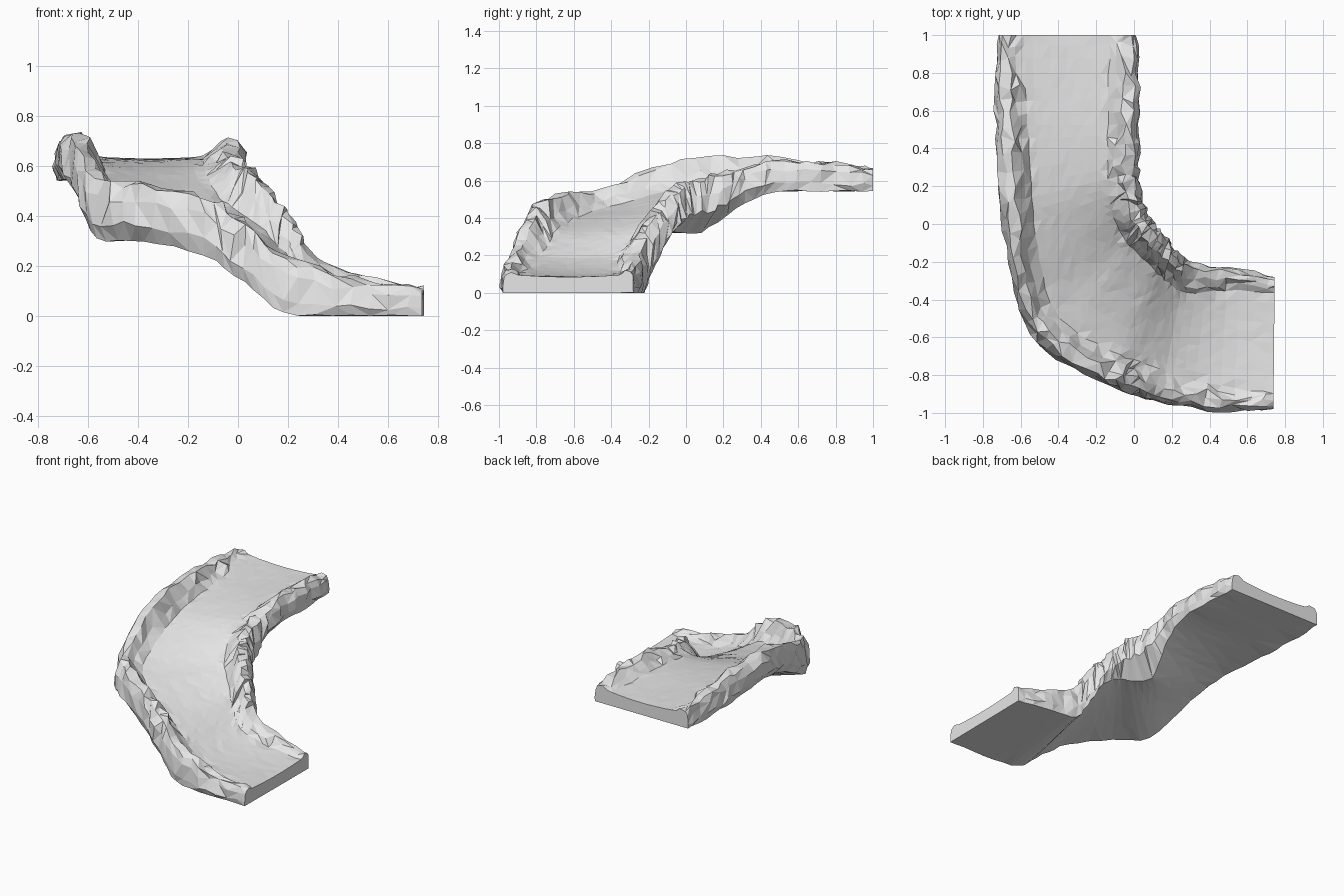
import bpy, bmesh, random
from mathutils import Vector

if "Cube" in bpy.data.objects:
    bpy.data.objects.remove(bpy.data.objects["Cube"])

random.seed(11)

stone = bpy.data.materials.new("light grey stone")
stone.diffuse_color = (0.8, 0.8, 0.8, 1)
stone.use_nodes = True
stone.node_tree.nodes["Principled BSDF"].inputs["Base Color"].default_value = stone.diffuse_color

# Path stations: outer x, y, inner x, y, outer bottom, inner bottom, floor,
# outer rim, inner rim, outer bottom inset, inner bottom inset, rim width scale
STATIONS = [
    (-.725, 1.0, .015, 1.0, .545, .545, .630, .672, .670, .01, .01, .8),
    (-.745, .72, .035, .72, .545, .545, .628, .705, .705, .02, .015, .95),
    (-.735, .45, .035, .47, .545, .540, .620, .732, .710, .025, .03, 1),
    (-.71, .10, .035, .28, .545, .450, .590, .732, .670, .03, .07, 1),
    (-.67, -.20, .045, .15, .470, .325, .530, .668, .630, .03, .15, 1),
    (-.58, -.53, .08, .05, .310, .325, .450, .548, .600, .025, .13, 1),
    (-.41, -.715, .12, -.01, .300, .322, .400, .532, .560, .05, .08, 1),
    (-.15, -.855, .18, -.08, .240, .260, .325, .475, .480, .03, .03, 1),
    (.02, -.915, .23, -.14, .135, .150, .245, .370, .390, .02, .02, 1),
    (.18, -.965, .31, -.20, .012, .015, .168, .240, .260, .02, .02, .95),
    (.45, -.992, .50, -.22, 0, 0, .100, .158, .168, .015, .015, .75),
    (.738, -.985, .745, -.275, 0, 0, .085, .115, .130, .005, .005, .5),
]
STEPS = 4          # subdivisions between stations
FLOOR_COLS = 9


def smooth_path(rows, steps):
    """Catmull-Rom interpolation of the station rows."""
    out = []
    for i in range(len(rows) - 1):
        p = [rows[max(0, min(len(rows) - 1, i + k))] for k in (-1, 0, 1, 2)]
        for s in range(steps):
            t = s / steps
            out.append([.5 * (2 * b + (c - a) * t + (2 * a - 5 * b + 4 * c - d) * t * t
                              + (3 * b - a - 3 * c + d) * t ** 3)
                        for a, b, c, d in zip(*p)])
    out.append(list(rows[-1]))
    return out


def rim_profile(b, f, r, inset, w):
    """One rocky rim from the underside up to the floor: (inset, height, roughness)."""
    low = .24 + inset
    return [(inset, b, .005), (.005, b + low * (r - b), .012), (.012, b + .68 * (r - b), .014),
            (.04 * w, r - .012, .015), (.092 * w, r - .008, .016),
            (.135 * w, f + .45 * (r - f), .015), (.178 * w, f + .010, .006)]


path = smooth_path(STATIONS, STEPS)
bm = bmesh.new()
rings = []
for n, (ox, oy, ix, iy, bo, bi, f, ro, ri, so, si, w) in enumerate(path):
    bo, bi = max(bo, 0), max(bi, 0)
    outer, inner = Vector((ox, oy, 0)), Vector((ix, iy, 0))
    width = (inner - outer).length
    across = (inner - outer).normalized()
    along = Vector((-across.y, across.x, 0))
    left, right = rim_profile(bo, f, ro, so, w), rim_profile(bi, f, ri, si, w)
    points = list(left)
    # Gently dished floor between the rims
    edge = .178 * w
    for k in range(1, FLOOR_COLS + 1):
        u = k / (FLOOR_COLS + 1)
        points.append((edge + (width - 2 * edge) * u, f + .010 * (2 * u - 1) ** 2, .0012))
    points += [(width - t, z, j) for t, z, j in reversed(right)]
    # Underside
    for k in (3, 2, 1):
        points.append((so + (width - so - si) * k / 4, bo + (bi - bo) * k / 4, .0))
    end = n in (0, len(path) - 1)
    ring = []
    for t, z, j in points:
        if end:
            j *= .4
        co = outer + across * t + Vector((0, 0, z))
        co += across * random.uniform(-j, j) + Vector((0, 0, random.uniform(-j, j)))
        if not end:
            co += along * random.uniform(-j, j) * 1.2
        co.z = max(co.z, 0)
        ring.append(bm.verts.new(co))
    rings.append(ring)

# Skin with randomly turned triangles
count = len(rings[0])
for a, c in zip(rings, rings[1:]):
    for k in range(count):
        m = (k + 1) % count
        q = [a[k], a[m], c[m], c[k]]
        if random.random() < .5:
            q = q[1:] + q[:1]
        bm.faces.new((q[0], q[1], q[2]))
        bm.faces.new((q[0], q[2], q[3]))
# Flat end caps
bm.faces.new(rings[0])
bm.faces.new(rings[-1])
bmesh.ops.recalc_face_normals(bm, faces=bm.faces)

mesh = bpy.data.meshes.new("curved_rock_ramp")
bm.to_mesh(mesh)
bm.free()
mesh.materials.append(stone)
ramp = bpy.data.objects.new("curved_rock_ramp", mesh)
bpy.context.collection.objects.link(ramp)
